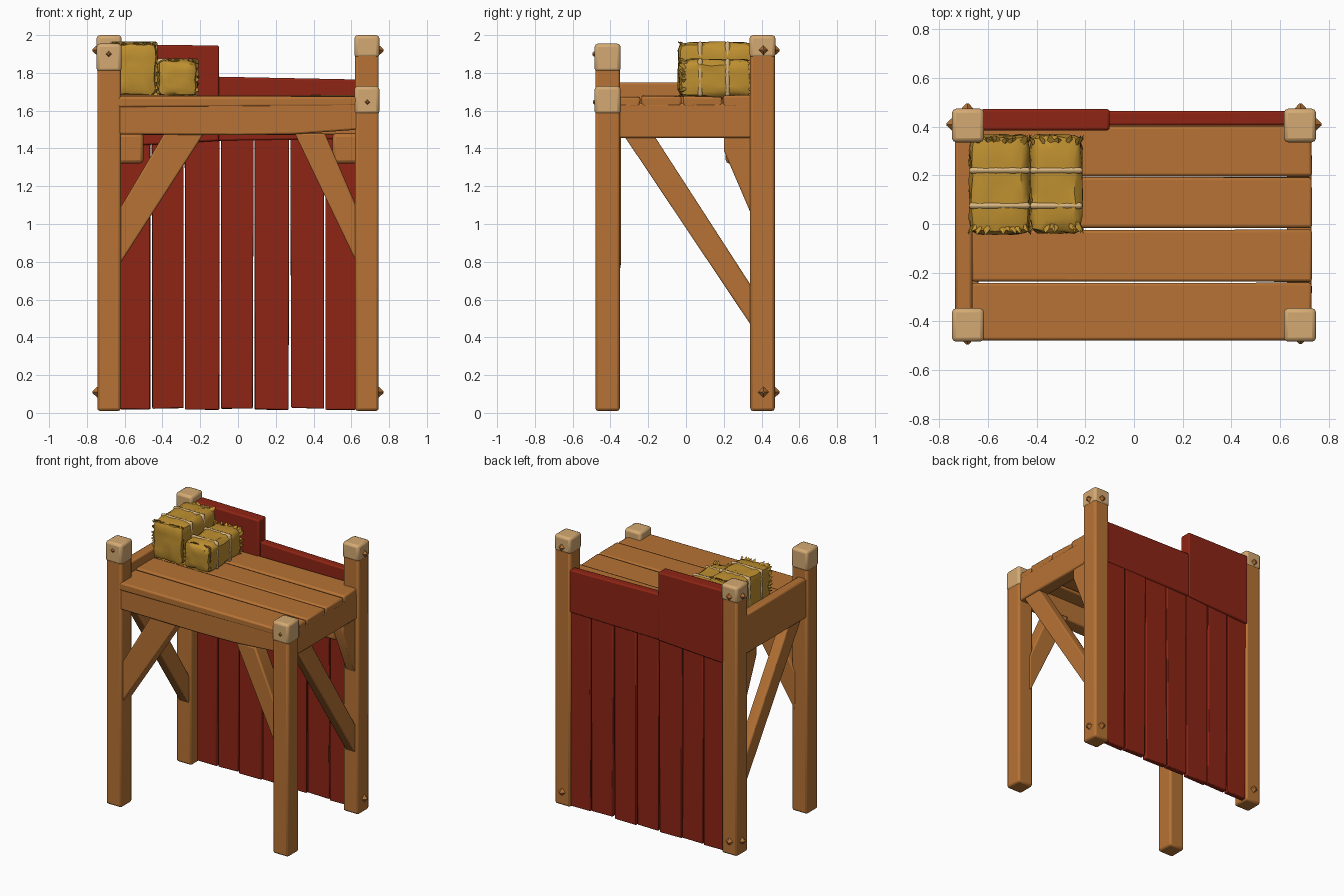
import bpy, bmesh, math, random
from mathutils import Vector

random.seed(4)
if "Cube" in bpy.data.objects:
    bpy.data.objects.remove(bpy.data.objects["Cube"])


def material(name, rgb):
    m = bpy.data.materials.new(name)
    m.use_nodes = True
    m.diffuse_color = (*rgb, 1)
    bsdf = m.node_tree.nodes["Principled BSDF"]
    bsdf.inputs["Base Color"].default_value = (*rgb, 1)
    bsdf.inputs["Roughness"].default_value = 0.9
    return m


WOOD = material("brown wood", (0.47, 0.17, 0.035))
CUT = material("pale cut wood", (0.66, 0.40, 0.17))
RED = material("red painted wood", (0.27, 0.018, 0.007))
HAY = material("golden hay", (0.52, 0.28, 0.03))
ROPE = material("cream rope", (0.68, 0.46, 0.21))


def finish(name, bm, mat, bevel=0.0, smooth=True):
    bmesh.ops.recalc_face_normals(bm, faces=bm.faces)
    mesh = bpy.data.meshes.new(name)
    bm.to_mesh(mesh)
    bm.free()
    mesh.materials.append(mat)
    ob = bpy.data.objects.new(name, mesh)
    bpy.context.collection.objects.link(ob)
    if bevel:
        mod = ob.modifiers.new("Bevel", "BEVEL")
        mod.width = bevel
        mod.segments = 2
    if smooth:
        bpy.ops.object.select_all(action="DESELECT")
        ob.select_set(True)
        bpy.context.view_layer.objects.active = ob
        bpy.ops.object.shade_smooth_by_angle(angle=math.radians(40))
    return ob


def box(name, x, y, z, mat, bevel=0.012, wobble=0.0):
    """Box from (min, max) pairs, with optional hand-hewn corners."""
    bm = bmesh.new()
    bmesh.ops.create_cube(bm, size=1)
    for v in bm.verts:
        v.co = Vector([r[0] if c < 0 else r[1] for c, r in zip(v.co, (x, y, z))])
        v.co += Vector([random.uniform(-wobble, wobble) for _ in range(3)])
    return finish(name, bm, mat, bevel)


def prism(name, profile, axis, lo, hi, mat, bevel=0.01):
    """Extrude a profile in the xz plane (axis y) or the yz plane (axis x)."""
    def place(p, d):
        return (d, p[0], p[1]) if axis == "x" else (p[0], d, p[1])
    bm = bmesh.new()
    face = bm.faces.new([bm.verts.new(place(p, lo)) for p in profile])
    out = bmesh.ops.extrude_face_region(bm, geom=[face])["geom"]
    step = Vector(place((0, 0), hi - lo))
    bmesh.ops.translate(bm, vec=step, verts=[g for g in out if isinstance(g, bmesh.types.BMVert)])
    return finish(name, bm, mat, bevel)


def peg(name, pos, direction):
    """Small four-sided pointed peg."""
    bm = bmesh.new()
    bmesh.ops.create_cone(bm, cap_ends=True, segments=4, radius1=0.033, radius2=0.006, depth=0.03)
    rot = Vector((0, 0, 1)).rotation_difference(Vector(direction)).to_matrix()
    for v in bm.verts:
        v.co = rot @ v.co + Vector(pos)
    finish(name, bm, WOOD, smooth=False)


# Posts with pale caps
for side, s in (("right", -1), ("left", 1)):
    for end, y0, top in (("front", -0.48, 1.73 if s > 0 else 1.955), ("back", 0.34, 2.0)):
        xs = sorted((s * 0.62, s * 0.745))
        ys = (y0, y0 + 0.13)
        box(f"{end}_{side}_post", xs, ys, (0.01, top - 0.06), WOOD, 0.015)
        grow = 0.004
        box(f"{end}_{side}_post_cap", (xs[0] - grow, xs[1] + grow), (y0 - grow, y0 + 0.13 + grow),
            (top - (0.15 if y0 < 0 else 0.12), top), CUT, 0.018)
    # Pegs on the back posts
    for z in (0.11, 1.92):
        peg(f"{side}_side_peg", (s * 0.755, 0.41, z), (s, 0, 0))
        peg(f"{side}_back_peg", (s * 0.685, 0.48, z), (0, 1, 0))
peg("front_left_peg", (0.685, -0.478, 1.645), (0, -1, 0))
peg("front_right_peg", (-0.685, -0.48, 1.9), (0, -1, 0))

# Platform planks
seams = (-0.483, -0.24, -0.02, 0.195, 0.405)
for i, (a, b) in enumerate(zip(seams, seams[1:])):
    box(f"platform_plank_{i + 1}", (-0.67, 0.73), (a + 0.004, b - 0.004),
        (1.62, 1.675 + 0.005 * (i % 2)), WOOD, 0.012, 0.004)

# Frame beams
prism("front_beam", [(-0.64, 1.475), (0, 1.47), (0.3, 1.475), (0.64, 1.5), (0.64, 1.66), (-0.64, 1.66)],
      "y", -0.475, -0.37, WOOD)
box("back_beam", (-0.64, 0.64), (0.33, 0.41), (1.47, 1.64), WOOD)
box("right_beam", (-0.735, -0.665), (-0.37, 0.36), (1.46, 1.75), WOOD)
box("left_beam", (0.63, 0.73), (-0.37, 0.36), (1.455, 1.64), WOOD)

# Diagonal braces
prism("front_right_brace", [(-0.65, 0.75), (-0.65, 1.04), (-0.39, 1.48), (-0.18, 1.48)],
      "y", -0.46, -0.345, WOOD)
prism("front_left_brace", [(0.65, 0.75), (0.65, 1.04), (0.46, 1.48), (0.30, 1.48)],
      "y", -0.46, -0.345, WOOD)
for side, s in (("right", -1), ("left", 1)):
    lo, hi = sorted((s * 0.64, s * 0.72))
    prism(f"{side}_side_brace", [(-0.33, 1.47), (-0.17, 1.47), (0.36, 0.65), (0.36, 0.44)],
          "x", lo, hi, WOOD)
    prism(f"{side}_corner_bracket", [(0.2, 1.47), (0.2, 1.39), (0.35, 1.04), (0.35, 1.47)],
          "x", lo, hi, WOOD)
    box(f"{side}_joist_end", sorted((s * 0.5, s * 0.65)), (0.21, 0.38), (1.32, 1.48), WOOD, 0.02)

# Red back wall boards
edges = (-0.63, -0.46, -0.285, -0.095, 0.085, 0.275, 0.46, 0.63)
for i, (a, b) in enumerate(zip(edges, edges[1:])):
    box(f"wall_board_{i + 1}", (a + 0.005, b - 0.005), (0.412, 0.455),
        (0.018 + 0.006 * (i % 2), 1.5), RED, 0.006, 0.003)
prism("wall_top_rail", [(-0.12, 1.44), (0.63, 1.45), (0.63, 1.765), (-0.12, 1.78)],
      "y", 0.405, 0.465, RED)
prism("wall_tall_panel", [(-0.63, 1.41), (-0.1, 1.44), (-0.1, 1.945), (-0.63, 1.95)],
      "y", 0.385, 0.472, RED)


def bale(name, x, y, z):
    """Rounded lumpy block with straw tufts around its ends."""
    lo, hi = Vector((x[0], y[0], z[0])), Vector((x[1], y[1], z[1]))
    bm = bmesh.new()
    bmesh.ops.create_cube(bm, size=2)
    bmesh.ops.subdivide_edges(bm, edges=bm.edges[:], cuts=6, use_grid_fill=True)
    half = (hi - lo) / 2
    for v in bm.verts:
        p = Vector([c * h for c, h in zip(v.co, half)])
        core = Vector([max(-h + 0.035, min(h - 0.035, c)) for c, h in zip(p, half)])
        if (p - core).length > 0:
            p = core + (p - core).normalized() * 0.035
        v.co = p + (lo + hi) / 2 + Vector([random.uniform(-0.006, 0.006) for _ in range(3)])
    finish(name, bm, HAY)
    # Loose straw fringe
    bm = bmesh.new()
    mid = (lo + hi) / 2
    for yy, d in ((y[0] + 0.02, -1), (y[1] - 0.02, 1)):
        for k in range(36):
            t = random.uniform(-math.pi, math.pi)
            ray = Vector((math.cos(t), 0, math.sin(t)))
            reach = 0.94 / max(abs(ray.x) / half.x, abs(ray.z) / half.z)
            base = Vector((mid.x, yy, mid.z)) + ray * reach
            across = Vector((-ray.z, 0, ray.x)) * 0.016
            tip = base + ray * 0.016 + Vector((0, d * random.uniform(0.005, 0.025), 0))
            tip.z = max(tip.z, z[0])
            root = base - Vector((0, d * 0.03, 0))
            vs = [bm.verts.new(p) for p in (base - across, base + across, tip, root - ray * 0.01)]
            for tri in ((0, 1, 2), (1, 0, 3), (2, 1, 3), (0, 2, 3)):
                bm.faces.new([vs[j] for j in tri])
    finish(name + "_straw", bm, HAY, smooth=False)
    # Rope bands
    for k, yy in enumerate((0.075, 0.22)):
        box(f"{name}_rope_{k + 1}", (x[0] - 0.004, x[1] + 0.004), (yy - 0.013, yy + 0.013),
            (z[0], z[1] + 0.006), ROPE, 0.012)


bale("large_hay_bale", (-0.675, -0.43), (-0.04, 0.365), (1.675, 1.96))
bale("small_hay_bale", (-0.425, -0.215), (-0.035, 0.365), (1.675, 1.87))
